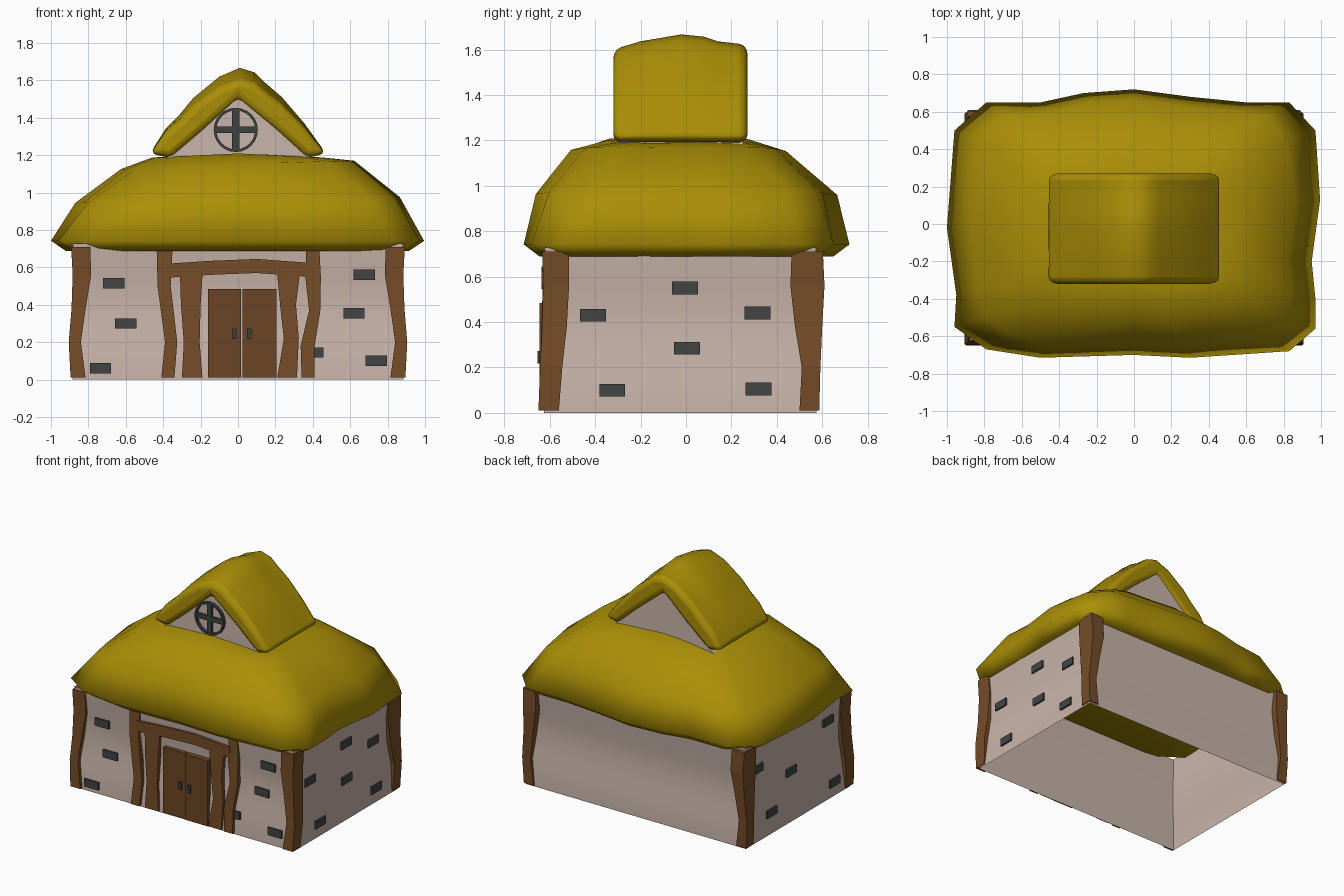
import bpy, bmesh, math

if "Cube" in bpy.data.objects:
    bpy.data.objects.remove(bpy.data.objects["Cube"])


def material(name, r, g, b):
    m = bpy.data.materials.new(name)
    m.use_nodes = True
    m.diffuse_color = (r, g, b, 1)
    bsdf = m.node_tree.nodes["Principled BSDF"]
    bsdf.inputs["Base Color"].default_value = (r, g, b, 1)
    bsdf.inputs["Roughness"].default_value = 0.9
    return m


THATCH = material("thatch", 0.40, 0.27, 0.002)
PLASTER = material("plaster", 0.58, 0.46, 0.4)
TIMBER = material("timber", 0.18, 0.072, 0.021)
DOOR = material("door wood", 0.148, 0.06, 0.018)
STONE = material("stone", 0.055, 0.058, 0.06)
IRON = material("iron", 0.045, 0.055, 0.05)


def finish(name, bm, mat, smooth=None, bevel=0):
    bmesh.ops.recalc_face_normals(bm, faces=bm.faces)
    me = bpy.data.meshes.new(name)
    bm.to_mesh(me)
    bm.free()
    me.materials.append(mat)
    ob = bpy.data.objects.new(name, me)
    bpy.context.collection.objects.link(ob)
    if bevel:
        mod = ob.modifiers.new("Bevel", "BEVEL")
        mod.width, mod.segments, mod.angle_limit = bevel, 3, math.radians(50)
    if smooth:
        bpy.ops.object.select_all(action="DESELECT")
        ob.select_set(True)
        bpy.context.view_layer.objects.active = ob
        bpy.ops.object.shade_smooth_by_angle(angle=math.radians(smooth))
    return ob


def loft(name, rings, mat, caps=True, **kw):
    """Skin a list of closed rings of equal length."""
    bm = bmesh.new()
    loops = [[bm.verts.new(p) for p in ring] for ring in rings]
    n = len(rings[0])
    for a, b in zip(loops, loops[1:]):
        for i in range(n):
            j = (i + 1) % n
            bm.faces.new((a[i], a[j], b[j], b[i]))
    if caps:
        bm.faces.new(loops[0])
        bm.faces.new(loops[-1])
    return finish(name, bm, mat, **kw)


def rect(x0, x1, y0, y1, z):
    return [(x0, y0, z), (x1, y0, z), (x1, y1, z), (x0, y1, z)]


def box(name, x0, x1, y0, y1, z0, z1, mat):
    return loft(name, [rect(x0, x1, y0, y1, z0), rect(x0, x1, y0, y1, z1)], mat)


# Walls: open shell, pinched in above the middle
WALL_X, FRONT_Y, BACK_Y, GAP = .885, -.625, .575, .004


def pinch(z):
    return 0.028 * math.sin(math.pi * min(z / 0.8, 1)) ** 2


wall_rings = []
for k in range(15):
    z = k * 0.052
    d = pinch(z)
    wall_rings.append(rect(d - WALL_X, WALL_X - d, FRONT_Y + d, BACK_Y - d, z))
loft("walls", wall_rings, PLASTER, caps=False, smooth=40)

# Main thatched roof: irregular eave outline shrunk upwards, corners pulled in
EAVE = [(-1, -.02), (-.95, -.38), (-.96, -.55), (-.79, -.67), (-.5, -.715), (0, -.70),
        (.3, -.715), (.83, -.68), (.97, -.56), (.97, -.4), (.95, -.2), (.995, .13),
        (.97, .5), (.83, .65), (.6, .65), (.3, .68), (0, .72), (-.27, .7),
        (-.5, .65), (-.79, .65), (-.96, .5)]
# Each level: height, x scale, y scale, y shift, corner pull, tilt to the left, ridge rise
LEVELS = [(.688, .92, .9, 0, 0, 0, 0), (.742, 1, 1, 0, 0, 0, 0),
          (.96, .87, .925, 0, .04, .015, 0), (1.148, .625, .66, -.035, .09, .022, .005),
          (1.187, .46, .42, -.04, .08, 0, .022), (1.205, .2, .2, -.03, 0, 0, 0)]
roof_rings = []
for z, sx, sy, shift, pull, tilt, rise in LEVELS:
    ring = []
    for x, y in EAVE:
        k = 1 - pull if abs(x) > .75 and abs(y) > .45 else 1
        ring.append((x * sx * k, y * sy * k + shift, z + tilt * x + rise * (1 - abs(x))))
    roof_rings.append(ring)
loft("main_roof", roof_rings, THATCH, smooth=115)

# Dormer thatch: arched section carried from front to back
OUTER = [(-.47, 1.21), (-.385, 1.345), (-.31, 1.42), (-.24, 1.505), (-.1, 1.62), (.01, 1.667),
         (.09, 1.642), (.14, 1.592), (.235, 1.51), (.355, 1.37), (.47, 1.21)]
INNER = [(.37, 1.185), (.2, 1.34), (0, 1.505), (-.18, 1.34), (-.36, 1.185)]
SAG = [(-.32, .065), (-.2, .03), (-.02, 0), (.08, .01), (.14, .03), (.27, .045)]
loft("dormer_roof",
     [[(x, y, z - s * (z - 1.2) / .46) for x, z in OUTER] + [(x, y, z) for x, z in INNER]
      for y, s in SAG],
     THATCH, smooth=60, bevel=0.035)

# Dormer gable
loft("dormer_gable", [[(-.42, y, 1.15), (.43, y, 1.15), (0, y, 1.52)] for y in (-.295, .253)],
     PLASTER)

# Round window: rim and cross bars
bm = bmesh.new()
SEG = 24
rim = []
for i in range(SEG):
    a = i * math.tau / SEG
    rim.append([bm.verts.new((-.012 + r * math.cos(a), y, 1.335 + r * math.sin(a)))
                for r, y in ((.118, -.29), (.118, -.316), (.104, -.316), (.104, -.29))])
for i in range(SEG):
    a, b = rim[i], rim[(i + 1) % SEG]
    for k in range(4):
        bm.faces.new((a[k], a[(k + 1) % 4], b[(k + 1) % 4], b[k]))
finish("window_rim", bm, IRON)
box("window_bar_upright", -.031, .007, -.314, -.29, 1.225, 1.445, IRON)
box("window_bar_level", -.122, .098, -.312, -.29, 1.318, 1.352, IRON)


# Upright pieces laid on the front wall, each row: height, left, right
def upright(name, rows, y, lean=0.0, mat=TIMBER):
    return loft(name, [rect(a, b, y + lean * z, FRONT_Y + pinch(z) - GAP, z)
                       for z, a, b in rows], mat)


upright("front_post_right", [(.01, -.41, -.34), (.2, -.39, -.325), (.35, -.41, -.342),
                             (.5, -.43, -.36), (.7, -.435, -.35)], -.648, .03)
upright("front_post_left", [(.01, .34, .41), (.18, .335, .41), (.37, .38, .44),
                            (.55, .36, .443), (.7, .365, .435)], -.648, .03)
upright("door_jamb_right", [(.01, -.3, -.19), (.2, -.29, -.205), (.4, -.305, -.2),
                            (.56, -.31, -.19)], -.642, .02)
upright("door_jamb_left", [(.01, .21, .315), (.22, .245, .325), (.4, .225, .31),
                           (.56, .21, .33)], -.642, .02)

# Crooked corner posts with an L section wrapping the wall corner
# Each row: height, inner x, outer x, then inner and outer y for front and back
CORNER = [(.01, .815, .895, -.56, -.65, .5, .587), (.2, .84, .905, -.545, -.643, .51, .592),
          (.38, .815, .89, -.525, -.634, .48, .6), (.56, .785, .884, -.515, -.63, .46, .61),
          (.71, .79, .892, -.515, -.632, .465, .603)]
for side, s in (("left", 1), ("right", -1)):
    for end, col, wall, turn in (("front", 3, FRONT_Y, 1), ("back", 5, BACK_Y, -1)):
        rings = []
        for row in CORNER:
            z, x0, x1 = row[:3]
            yi, yo = row[col:col + 2]
            wx, wy = WALL_X - pinch(z) + GAP, wall + turn * (pinch(z) - GAP)
            rings.append([(s * x, y, z) for x, y in
                          ((x1, yo), (x1, yi), (wx, yi), (wx, wy), (x0, wy), (x0, yo))])
        loft(f"{end}_corner_post_{side}", rings, TIMBER)

# Arched lintel
loft("lintel", [[(x, -.636, z), (x, -.618, z), (x, -.618, z + .075), (x, -.636, z + .075)]
                for x, z in ((-.375, .545), (-.15, .56), (.1, .57), (.375, .55))], TIMBER)

# Double door with handles, one leaf standing proud
for side, x0, x1, y, hx in (("right", -.16, .017, -.634, -.02), ("left", .024, .205, -.645, .06)):
    upright("door_" + side, [(z, x0, x1) for z in (.01, .25, .485)], y, mat=DOOR)
    box("door_handle_" + side, hx - .013, hx + .013, y - .01, y + .005, .218, .272, IRON)

# Stones set on the front and side walls
W, H, OUT = .057, .028, .017
FRONT = [(-.665, .515), (-.6, .3), (-.735, .06), (.4, .145), (.675, .56), (.62, .355), (.74, .1)]
LEFT = [(-.41, .43), (-.005, .55), (.315, .44), (.005, .285), (-.325, .1), (.32, .105)]
RIGHT = [(.42, .52), (.03, .355), (-.38, .565), (.28, .155), (-.44, .105)]
for i, (x, z) in enumerate(FRONT):
    y = FRONT_Y + pinch(z)
    box(f"front_stone_{i}", x - W, x + W, y - OUT, y - GAP, z - H, z + H, STONE)
for side, sign, spots in (("left", 1, LEFT), ("right", -1, RIGHT)):
    for i, (y, z) in enumerate(spots):
        x = WALL_X - pinch(z)
        a, b = sorted((sign * (x + GAP), sign * (x + OUT)))
        box(f"{side}_stone_{i}", a, b, y - W, y + W, z - H, z + H, STONE)
